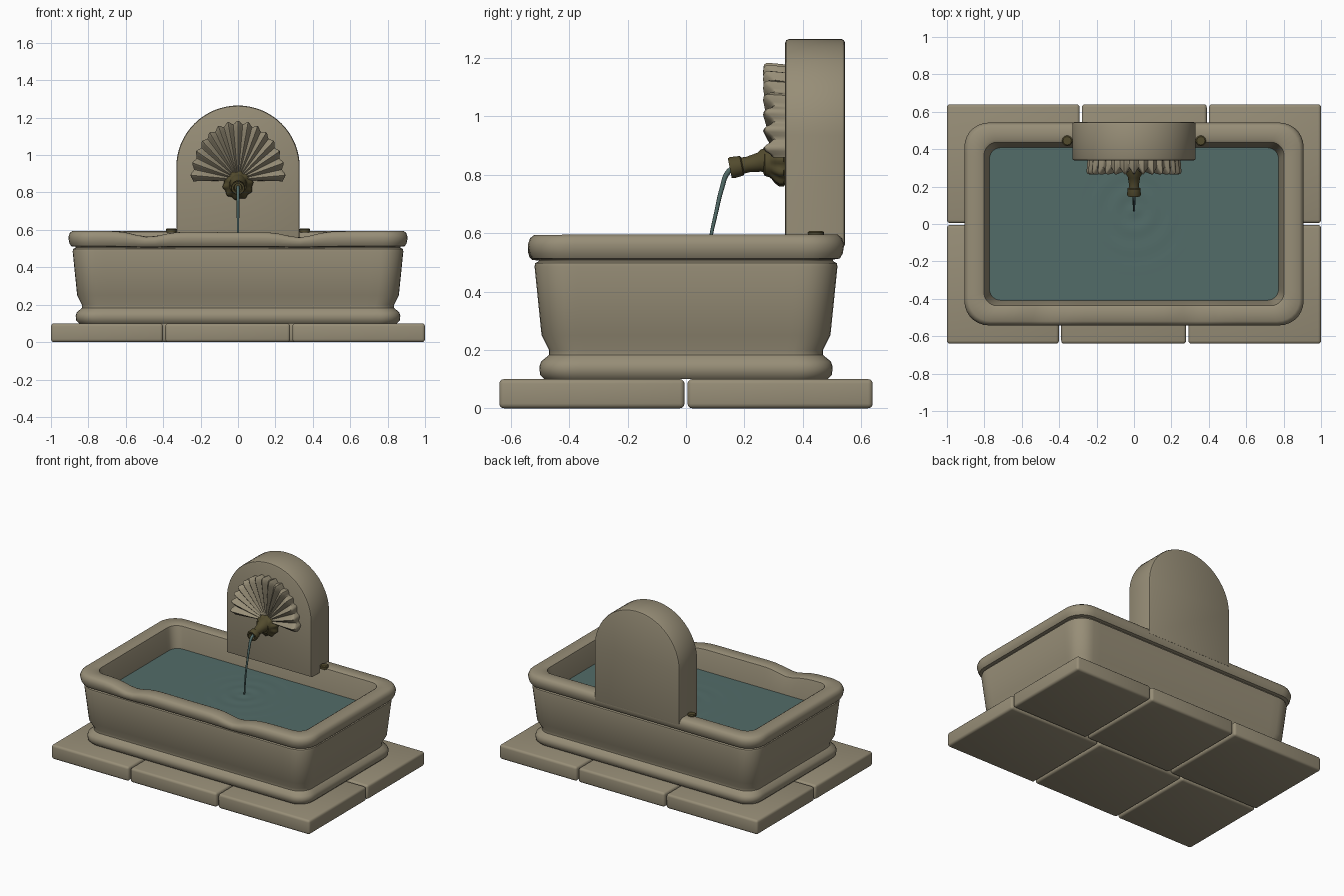
import bpy, bmesh, math
from mathutils import Vector

cube = bpy.data.objects.get("Cube")
if cube:
    bpy.data.objects.remove(cube, do_unlink=True)


def material(name, rgb):
    m = bpy.data.materials.new(name)
    m.use_nodes = True
    m.diffuse_color = (*rgb, 1)
    bsdf = m.node_tree.nodes["Principled BSDF"]
    bsdf.inputs["Base Color"].default_value = (*rgb, 1)
    bsdf.inputs["Roughness"].default_value = 0.8
    return m


STONE = material("warm stone", (0.31, 0.27, 0.185))
BRONZE = material("dark bronze", (0.085, 0.07, 0.027))
WATER = material("pool water", (0.085, 0.15, 0.14))


def finish(bm, name, mat, angle=35):
    bmesh.ops.recalc_face_normals(bm, faces=bm.faces)
    mesh = bpy.data.meshes.new(name)
    bm.to_mesh(mesh)
    bm.free()
    ob = bpy.data.objects.new(name, mesh)
    bpy.context.collection.objects.link(ob)
    mesh.materials.append(mat)
    bpy.ops.object.select_all(action='DESELECT')
    ob.select_set(True)
    bpy.context.view_layer.objects.active = ob
    bpy.ops.object.shade_smooth_by_angle(angle=math.radians(angle))
    return ob


def loft(name, rings, mat, angle=35, closed=True, caps=True):
    """Skin a list of equally long point rings."""
    bm = bmesh.new()
    rows = [[bm.verts.new(p) for p in ring] for ring in rings]
    n = len(rows[0])
    for a, b in zip(rows, rows[1:]):
        for i in range(n if closed else n - 1):
            j = (i + 1) % n
            bm.faces.new((a[i], a[j], b[j], b[i]))
    if caps:
        bm.faces.new(rows[0])
        bm.faces.new(rows[-1])
    return finish(bm, name, mat, angle)


# Paving slabs, two staggered rows
def slab(name, x0, x1, y0, y1):
    bm = bmesh.new()
    bmesh.ops.create_cube(bm, size=1)
    for v in bm.verts:
        v.co = ((x0 + x1) / 2 + v.co.x * (x1 - x0),
                (y0 + y1) / 2 + v.co.y * (y1 - y0), 0.05 + v.co.z * 0.1)
    bmesh.ops.bevel(bm, geom=bm.edges[:], offset=0.016, segments=3,
                    profile=0.5, affect='EDGES')
    finish(bm, name, STONE)


for row, cuts, y0, y1 in (("front", (-1, -0.395, 0.285, 1), -0.64, -0.005),
                          ("back", (-1, -0.285, 0.395, 1), 0.005, 0.64)):
    for k in range(3):
        slab(f"{row}_slab_{k + 1}", cuts[k] + 0.006 * (k > 0),
             cuts[k + 1] - 0.006 * (k < 2), y0, y1)


# Basin: rounded rectangles lofted up the outside and down the inside
def wear(x):
    return (0.03 * math.exp(-((x + 0.48) / 0.1) ** 2)
            + 0.03 * math.exp(-((x - 0.33) / 0.1) ** 2)
            + 0.008 * math.exp(-(x / 0.5) ** 2))


def rounded_ring(hx, z, r, side=28, arc=7):
    hy = hx - 0.365
    corners = []
    for k, (sx, sy) in enumerate(((1, 1), (-1, 1), (-1, -1), (1, -1))):
        c = Vector((sx * (hx - r), sy * (hy - r)))
        corners.append([c + r * Vector((math.cos(a), math.sin(a))) for a in
                        (math.pi / 2 * (k + i / arc) for i in range(arc + 1))])
    pts = []
    for k in range(4):
        pts += corners[k]
        a, b = corners[k][-1], corners[(k + 1) % 4][0]
        pts += [a.lerp(b, i / side) for i in range(1, side)]
    ring = []
    for p in pts:
        dz = 0
        if z > 0.5 and p.y < -0.38:
            dz = wear(p.x) * (z - 0.5) / 0.095
        ring.append((p.x, p.y, z - dz))
    return ring


profile = [(0.85, 0.1, 0.1), (0.865, 0.115, 0.11), (0.868, 0.14, 0.11),
           (0.862, 0.16, 0.11), (0.835, 0.182, 0.1), (0.835, 0.2, 0.1),
           (0.86, 0.25, 0.11), (0.884, 0.485, 0.12), (0.882, 0.497, 0.12),
           (0.868, 0.505, 0.11), (0.87, 0.51, 0.11), (0.892, 0.513, 0.12),
           (0.902, 0.53, 0.13), (0.907, 0.56, 0.13), (0.9, 0.583, 0.13),
           (0.885, 0.595, 0.12), (0.815, 0.595, 0.08), (0.802, 0.588, 0.07),
           (0.797, 0.57, 0.065), (0.772, 0.44, 0.06), (0.76, 0.25, 0.05)]
loft("basin", [rounded_ring(*p) for p in profile], STONE, 40)

# Water surface with faint ripples where the jet lands
bm = bmesh.new()
bmesh.ops.create_grid(bm, x_segments=90, y_segments=50, size=1)
for v in bm.verts:
    x, y = v.co.x * 0.777, v.co.y * 0.412
    d = math.hypot(x, y - 0.07)
    v.co = (x, y, 0.445 + 0.003 * math.cos(d * 60) * math.exp(-d * 7))
finish(bm, "water_surface", WATER, 60)

# Arched back wall
bm = bmesh.new()
outline = [(-0.33, 0.55), (0.33, 0.55)]
outline += [(0.33 * math.cos(a), 0.935 + 0.33 * math.sin(a))
            for a in (math.pi * i / 32 for i in range(33))]
face = bm.faces.new([bm.verts.new((x, 0.34, z)) for x, z in outline])
ext = bmesh.ops.extrude_face_region(bm, geom=[face])
for v in ext["geom"]:
    if isinstance(v, bmesh.types.BMVert):
        v.co.y = 0.545
rim = [e for e in bm.edges if abs(e.verts[0].co.y - e.verts[1].co.y) < 0.01]
bmesh.ops.bevel(bm, geom=rim, offset=0.012, segments=2, profile=0.5,
                affect='EDGES')
finish(bm, "back_wall", STONE)

# Scallop shell: fluted fan on the wall
LOBES, STEPS = 15, 6
rings = []
for f, y, depth in ((0.1, 0.31, 0.002), (0.35, 0.298, 0.008),
                    (0.65, 0.288, 0.013), (0.9, 0.28, 0.016),
                    (0.98, 0.283, 0.016), (1, 0.292, 0.014), (0.98, 0.345, 0)):
    ring = []
    for i in range(LOBES * STEPS + 1):
        t = i / (LOBES * STEPS)
        a = math.radians(-2 + 184 * t)
        flute = -math.cos(2 * math.pi * LOBES * t)
        s = f * (1 + 0.03 * flute)
        ring.append((0.247 * s * math.cos(a), y - depth * flute,
                     0.87 + 0.305 * s * math.sin(a)))
    rings.append(ring + [(0, 0.345, 0.865)])
loft("scallop_shell", rings, STONE, 40, caps=False)


# Bronze fittings turned about an axis
def turned(name, start, axis, steps, petals=0, sides=32):
    axis = Vector(axis).normalized()
    u = axis.orthogonal().normalized()
    w = axis.cross(u)
    rings = []
    for dist, r, wave in steps:
        ring = []
        for i in range(sides):
            a = 2 * math.pi * i / sides
            q = r * (1 + wave * math.cos(petals * a))
            ring.append(Vector(start) + axis * dist
                        + q * (u * math.cos(a) + w * math.sin(a)))
        rings.append(ring)
    loft(name, rings, BRONZE, 40)


turned("spout_rosette", (0, 0.345, 0.842), (0, -1, 0),
       ((0, 0.07, 0), (0.01, 0.079, 0.05), (0.025, 0.078, 0.07),
        (0.04, 0.068, 0.06), (0.052, 0.055, 0.03), (0.06, 0.05, 0),
        (0.075, 0.046, 0), (0.08, 0.036, 0)), 10, 60)
turned("spout_nozzle", (0, 0.31, 0.855), (0, -1, -0.2),
       ((0, 0.045, 0), (0.045, 0.042, 0), (0.06, 0.033, 0), (0.1, 0.027, 0),
        (0.118, 0.028, 0), (0.122, 0.034, 0), (0.155, 0.037, 0),
        (0.163, 0.034, 0), (0.163, 0.024, 0), (0.14, 0.02, 0)))
for side, sx in (("left", 1), ("right", -1)):
    turned(side + "_wall_bolt", (sx * 0.357, 0.445, 0.585), (0, 0, 1),
           ((0, 0.027, 0), (0.018, 0.028, 0), (0.023, 0.022, 0)), sides=16)

# Water jet
curve = bpy.data.curves.new("water_jet", 'CURVE')
curve.dimensions = '3D'
curve.bevel_depth = 0.009
curve.bevel_resolution = 2
curve.use_fill_caps = True
path = [(0.175, 0.829, 1), (0.145, 0.81, 1), (0.122, 0.75, 0.85),
        (0.103, 0.67, 0.75), (0.086, 0.59, 0.65), (0.07, 0.44, 0.55)]
spline = curve.splines.new('BEZIER')
spline.bezier_points.add(len(path) - 1)
for p, (y, z, r) in zip(spline.bezier_points, path):
    p.co = (0, y, z)
    p.radius = r
    p.handle_left_type = p.handle_right_type = 'AUTO'
curve.materials.append(WATER)
bpy.context.collection.objects.link(bpy.data.objects.new("water_jet", curve))
